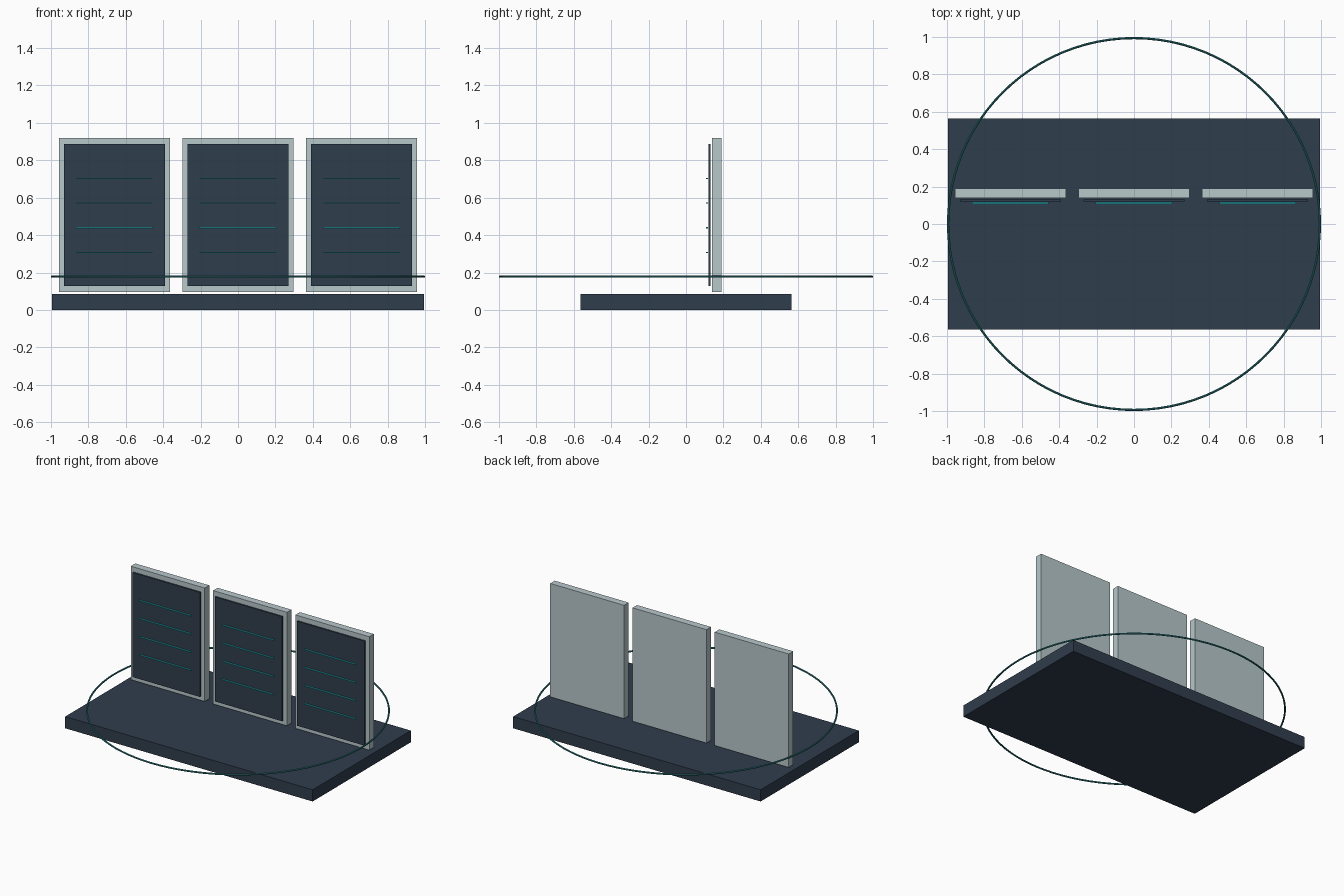
import bpy

if "Cube" in bpy.data.objects:
    bpy.data.objects.remove(bpy.data.objects["Cube"])


def material(name, color):
    m = bpy.data.materials.new(name)
    m.diffuse_color = color
    m.use_nodes = True
    m.node_tree.nodes["Principled BSDF"].inputs["Base Color"].default_value = m.diffuse_color
    return m


NAVY = material("navy", (0.03, 0.047, 0.075, 1))
PALE = material("pale_grey_green", (0.48, 0.58, 0.60, 1))
TEAL = material("teal", (0.02, 0.45, 0.50, 1))
DARK_TEAL = material("dark_teal", (0.025, 0.20, 0.22, 1))


def box(name, lo, hi, mat):
    """Box spanning two opposite corners."""
    bpy.ops.mesh.primitive_cube_add(size=1, location=[(a + b) / 2 for a, b in zip(lo, hi)])
    ob = bpy.context.object
    ob.name = name
    ob.scale = [b - a for a, b in zip(lo, hi)]
    bpy.ops.object.transform_apply(location=False, rotation=False, scale=True)
    ob.data.materials.append(mat)
    return ob


# Base slab
box("base", (-0.994, -0.563, 0), (0.994, 0.563, 0.085), NAVY)

# Three upright panels, each with a dark screen and four thin lines
for i, cx in enumerate((-0.661, 0, 0.661), 1):
    box(f"panel_frame_{i}", (cx - 0.297, 0.138, 0.095), (cx + 0.297, 0.19, 0.919), PALE)
    box(f"panel_screen_{i}", (cx - 0.27, 0.12, 0.128), (cx + 0.27, 0.131, 0.887), NAVY)
    for j in range(4):
        z = 0.308 + j * 0.1317
        box(f"screen_line_{i}_{j + 1}", (cx - 0.205, 0.107, z - 0.003),
            (cx + 0.205, 0.118, z + 0.003), TEAL)

# Thin ring hovering around the base
bpy.ops.mesh.primitive_torus_add(major_radius=0.994, minor_radius=0.006,
                                 major_segments=96, minor_segments=10,
                                 location=(0, 0, 0.178))
ring = bpy.context.object
ring.name = "halo_ring"
ring.data.materials.append(DARK_TEAL)
bpy.ops.object.shade_smooth_by_angle()
